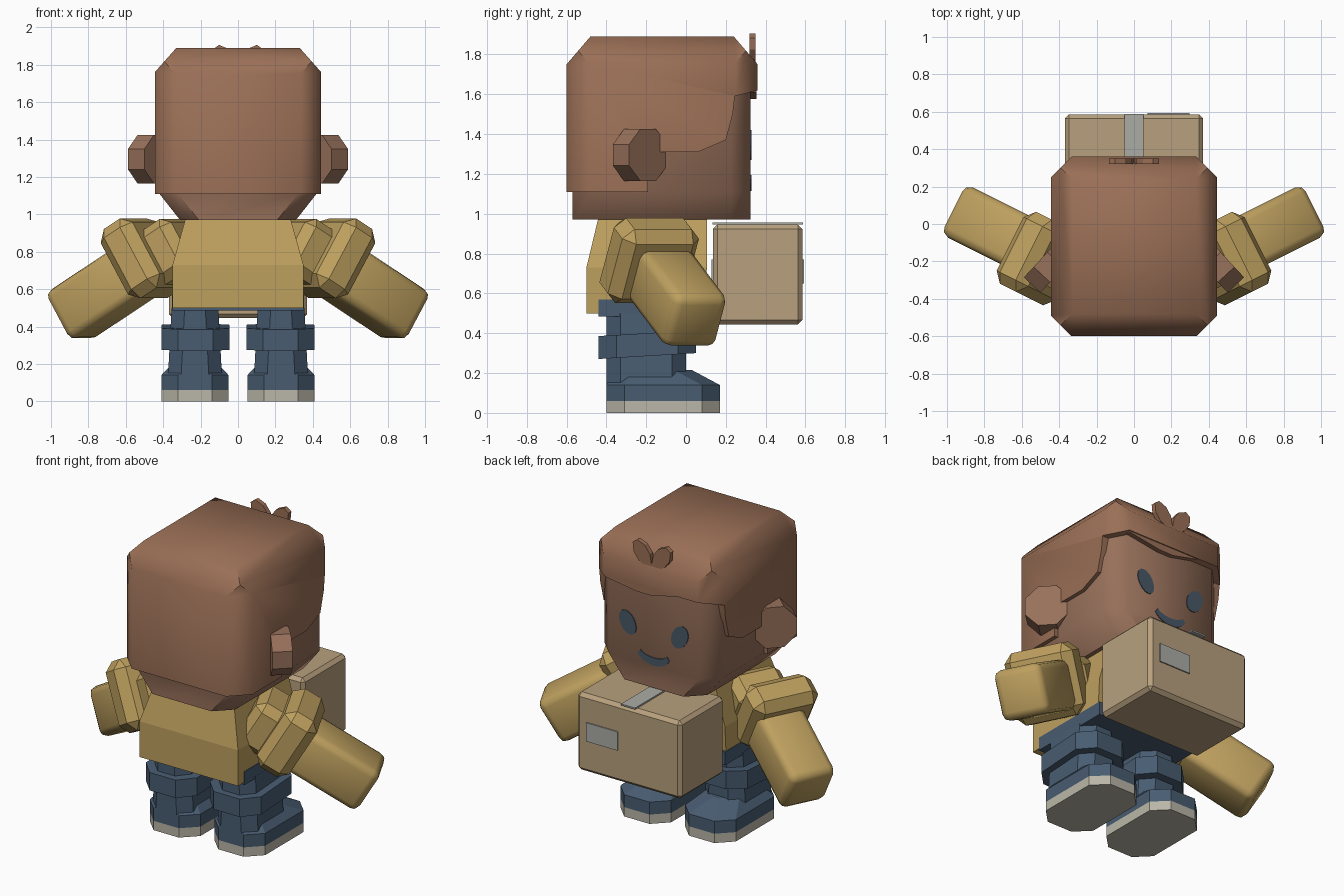
import bpy, bmesh, math
from mathutils import Vector, Matrix

if "Cube" in bpy.data.objects:
    bpy.data.objects.remove(bpy.data.objects["Cube"])


def material(name, r, g, b):
    lin = [((c / 255 + 0.055) / 1.055) ** 2.4 for c in (r, g, b)]
    m = bpy.data.materials.new(name)
    m.diffuse_color = (*lin, 1)
    m.use_nodes = True
    m.node_tree.nodes["Principled BSDF"].inputs["Base Color"].default_value = m.diffuse_color
    return m


HAIR = material("hair brown", 154, 111, 86)
SKIN = material("skin brown", 152, 113, 91)
SHIRT = material("mustard cloth", 190, 160, 95)
BLUE = material("denim blue", 72, 92, 113)
SOLE = material("sole grey", 186, 182, 168)
CARD = material("cardboard", 184, 161, 126)
TAPE = material("tape grey", 172, 172, 166)
INK = material("face ink", 72, 88, 103)


def finish(bm, name, mat, angle=30):
    bmesh.ops.remove_doubles(bm, verts=bm.verts, dist=1e-5)
    bmesh.ops.recalc_face_normals(bm, faces=bm.faces)
    mesh = bpy.data.meshes.new(name)
    bm.to_mesh(mesh)
    bm.free()
    mesh.materials.append(mat)
    ob = bpy.data.objects.new(name, mesh)
    bpy.context.collection.objects.link(ob)
    if angle:
        bpy.ops.object.select_all(action='DESELECT')
        ob.select_set(True)
        bpy.context.view_layer.objects.active = ob
        bpy.ops.object.shade_smooth_by_angle(angle=math.radians(angle))
    return ob


def loft(name, mat, rings, c=0.0, s=1, angle=0):
    """Stack of chamfered rectangles (z, x0, x1, y0, y1)."""
    bm = bmesh.new()
    loops = []
    for z, x0, x1, y0, y1 in rings:
        pts = [(x0 + c, y0), (x1 - c, y0), (x1, y0 + c), (x1, y1 - c),
               (x1 - c, y1), (x0 + c, y1), (x0, y1 - c), (x0, y0 + c)]
        if not c:
            pts = pts[::2]
            pts = [(x0, y0), (x1, y0), (x1, y1), (x0, y1)]
        loops.append([bm.verts.new((s * x, y, z)) for x, y in pts])
    n = len(loops[0])
    for a, b in zip(loops, loops[1:]):
        for i in range(n):
            j = (i + 1) % n
            bm.faces.new((a[i], a[j], b[j], b[i]))
    bm.faces.new(loops[0])
    bm.faces.new(loops[-1])
    return finish(bm, name, mat, angle)


def block(name, mat, center, size, axes=None, bevel=0.0, seg=1, s=1, angle=0):
    """Bevelled box, optionally along three given axes; s mirrors in x."""
    bm = bmesh.new()
    bmesh.ops.create_cube(bm, size=1)
    bmesh.ops.scale(bm, vec=size, verts=bm.verts)
    if bevel:
        bmesh.ops.bevel(bm, geom=bm.edges[:], offset=bevel, segments=seg,
                        profile=0.5, affect='EDGES')
    rot = Matrix(axes).transposed() if axes else Matrix.Identity(3)
    for v in bm.verts:
        v.co = rot @ v.co + Vector(center)
        v.co.x *= s
    return finish(bm, name, mat, angle)


def prism(bm, pts, vec):
    """Extrude a closed outline along vec."""
    face = bm.faces.new([bm.verts.new(p) for p in pts])
    ext = bmesh.ops.extrude_face_region(bm, geom=[face], use_keep_orig=True)
    bmesh.ops.translate(bm, vec=vec,
                        verts=[g for g in ext['geom'] if isinstance(g, bmesh.types.BMVert)])


# Head with chamfered jaw
loft("head", SKIN, [(0.97, -0.31, 0.31, -0.57, 0.325), (1.11, -0.42, 0.42, -0.57, 0.325),
                    (1.70, -0.42, 0.42, -0.57, 0.325)], c=0.1, angle=50)

# Hair: side profile across the head, then chamfer cuts
profile = [(-0.6, 1.11), (-0.19, 1.11), (-0.19, 1.31), (0.06, 1.31), (0.2, 1.37),
           (0.235, 1.5), (0.245, 1.59), (0.36, 1.62), (0.36, 1.75), (0.24, 1.89),
           (-0.48, 1.89), (-0.6, 1.75)]
bm = bmesh.new()
prism(bm, [(-0.445, y, z) for y, z in profile], (0.89, 0, 0))
bmesh.ops.recalc_face_normals(bm, faces=bm.faces)
cuts = []
for s in (1, -1):
    cuts += [((s * 0.445, 0, 1.76), (s * 0.13, 0, 0.115)),
             ((s * 0.445, -0.49, 0), (s, -1, 0)), ((s * 0.445, 0.25, 0), (s, 1, 0))]
for co, no in cuts:
    r = bmesh.ops.bisect_plane(bm, geom=bm.verts[:] + bm.edges[:] + bm.faces[:],
                               plane_co=co, plane_no=no, clear_outer=True)
    edges = [g for g in r['geom_cut'] if isinstance(g, bmesh.types.BMEdge)]
    bmesh.ops.holes_fill(bm, edges=edges, sides=0)
finish(bm, "hair", HAIR, 50)

# Fringe dipping in the middle of the forehead
bm = bmesh.new()
prism(bm, [(-0.33, 0.3, 1.65), (0, 0.3, 1.575), (0.1, 0.3, 1.575), (0.33, 0.3, 1.61),
           (0.33, 0.3, 1.72), (-0.33, 0.3, 1.72)], (0, 0.055, 0))
finish(bm, "fringe", HAIR, 0)

for s, side in ((1, "right"), (-1, "left")):
    # Hair tuft: upright leaf on the fringe
    bm = bmesh.new()
    d, p = Vector((0.6, 0, 0.8)), Vector((0.8, 0, -0.6))
    leaf = [(0, -0.015), (0.07, -0.05), (0.13, -0.05), (0.18, -0.02),
            (0.18, 0.02), (0.13, 0.05), (0.07, 0.05), (0, 0.015)]
    pts = [Vector((0.01, 0.32, 1.75)) + d * a + p * b for a, b in leaf]
    prism(bm, [(s * q.x, q.y, q.z) for q in pts], (0, 0.03, 0))
    finish(bm, side + "_hair_tuft", HAIR, 0)

    # Ear: thick octagon turned towards the face
    bm = bmesh.new()
    n, d = Vector((0.73, 0.68, 0)), Vector((0.68, -0.73, 0))
    oct_pts = []
    for k in range(8):
        t = math.radians(22.5 + 45 * k)
        q = Vector((0.50, -0.19, 1.295)) + (d * math.cos(t) + Vector((0, 0, 1)) * math.sin(t)) * 0.141
        oct_pts.append((s * q.x, q.y, q.z))
    prism(bm, oct_pts, (-s * n.x * 0.12, -n.y * 0.12, 0))
    finish(bm, side + "_ear", SKIN, 0)

    # Eye plate
    bm = bmesh.new()
    eye = []
    for k in range(16):
        t = math.tau * k / 16
        x, z = 0.058 * math.cos(t), 0.075 * math.sin(t)
        eye.append((s * (0.185 + x + 0.25 * z), 0.322, 1.345 + z))
    prism(bm, eye, (0, 0.008, 0))
    finish(bm, side + "_eye", INK, 0)

    # Arm: shoulder, wide sleeve and forearm share one axis
    a = Vector((0.77, 0.385, -0.51)).normalized()
    u = Vector((-0.447, 0.894, 0)).normalized()
    axes = (a, u, a.cross(u))
    block(side + "_shoulder", SHIRT, (0.35, -0.20, 0.80), (0.25, 0.34, 0.32), axes, 0.05, s=s)
    block(side + "_sleeve", SHIRT, (0.505, -0.185, 0.765), (0.22, 0.43, 0.43), axes, 0.055, s=s)
    block(side + "_forearm", SHIRT, Vector((0.905, 0.05, 0.455)) - a * 0.26,
          (0.54, 0.30, 0.30), axes, 0.045, 2, s, 50)

    # Leg: sole, shoe, trouser leg and turned cuff
    loft(side + "_sole", SOLE, [(0, 0.05, 0.41, -0.4, 0.17), (0.06, 0.05, 0.41, -0.4, 0.17)], 0.09, s)
    loft(side + "_shoe", BLUE, [(0.06, 0.05, 0.41, -0.4, 0.17), (0.14, 0.05, 0.41, -0.4, 0.17),
                                (0.215, 0.12, 0.34, -0.36, 0.03)], 0.09, s)
    loft(side + "_trouser_leg", BLUE, [(0.12, 0.085, 0.375, -0.4, 0.0),
                                       (0.5, 0.105, 0.355, -0.4, 0.0)], 0.07, s)
    cuff = loft(side + "_trouser_cuff", BLUE, [(0.285, 0.045, 0.41, -0.44, 0.05),
                                               (0.4, 0.045, 0.41, -0.44, 0.05)], 0.09, s)
    for v in cuff.data.vertices:
        v.co.z += 0.06 * (v.co.y + 0.2)

# Mouth: smile arc plate
bm = bmesh.new()
arc = [math.radians(200 + 14 * k) for k in range(11)]
outer = [(0.12 * math.cos(t), 1.2 + 0.085 * math.sin(t)) for t in arc]
inner = [(0.10 * math.cos(t), 1.21 + 0.045 * math.sin(t)) for t in reversed(arc)]
prism(bm, [(x, 0.322, z) for x, z in outer + inner], (0, 0.008, 0))
finish(bm, "mouth", INK, 0)

# Torso and hips
loft("shirt", SHIRT, [(0.5, -0.35, 0.35, -0.5, 0.09), (0.73, -0.35, 0.35, -0.5, 0.105),
                      (0.98, -0.28, 0.28, -0.44, 0.105)])
loft("hips", BLUE, [(0.485, -0.354, 0.354, -0.44, 0.11), (0.57, -0.354, 0.354, -0.44, 0.11)])

# Carried carton with tape and labels
block("carton", CARD, (0, 0.36, 0.695), (0.74, 0.45, 0.50), bevel=0.022)
block("carton_tape", TAPE, (0, 0.36, 0.95), (0.1, 0.455, 0.01))
block("outer_label", TAPE, (0.185, 0.588, 0.71), (0.225, 0.009, 0.12))
block("inner_label", TAPE, (-0.185, 0.132, 0.71), (0.225, 0.009, 0.12))
